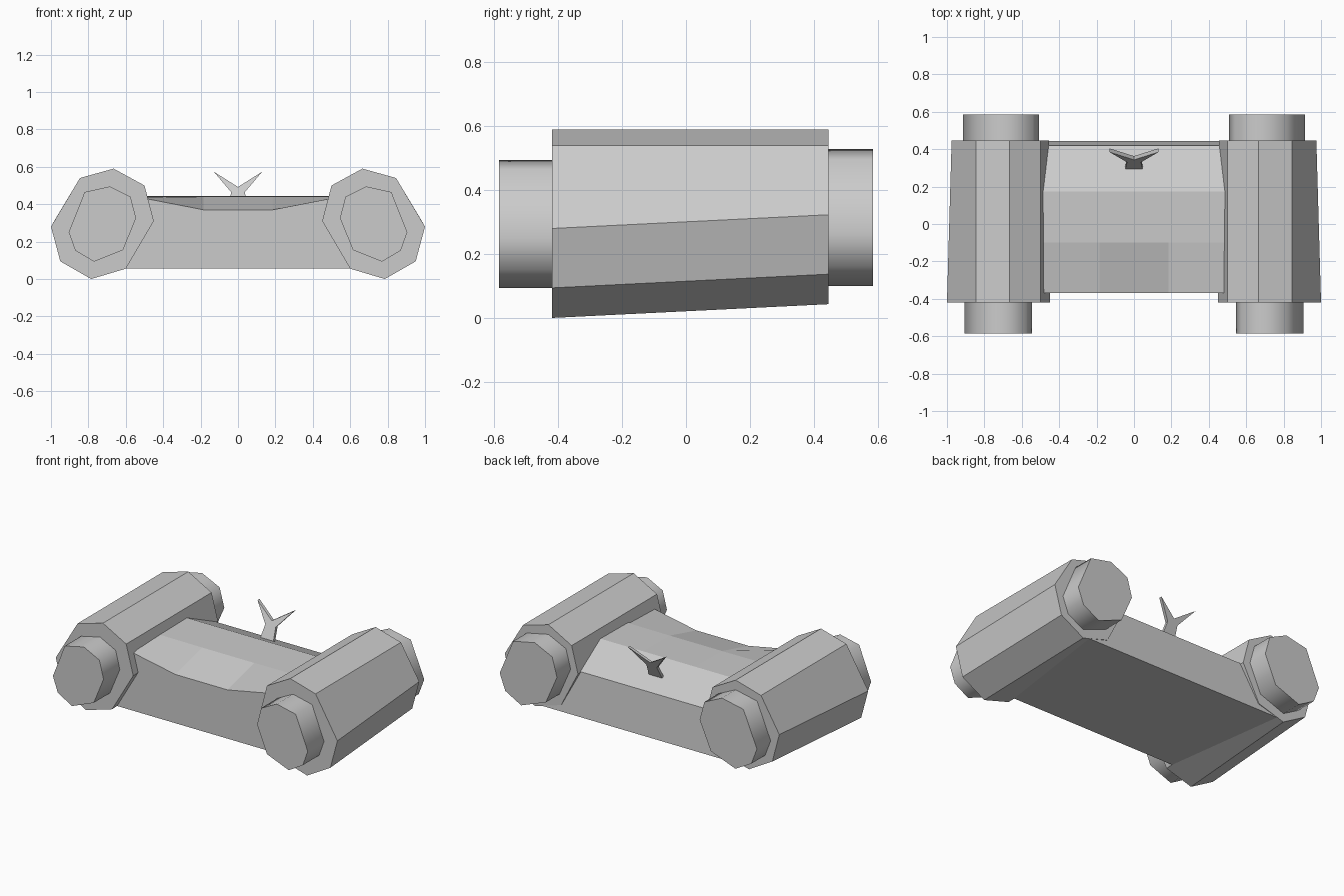
import bpy, bmesh

cube = bpy.data.objects.get("Cube")
if cube:
    bpy.data.objects.remove(cube, do_unlink=True)

grey = bpy.data.materials.new("plain_grey")
grey.use_nodes = True
colour = (0.6, 0.6, 0.6, 1)
grey.diffuse_color = colour
grey.node_tree.nodes["Principled BSDF"].inputs["Base Color"].default_value = colour


def finish(name, bm, smooth=False):
    bmesh.ops.recalc_face_normals(bm, faces=bm.faces[:])
    mesh = bpy.data.meshes.new(name)
    bm.to_mesh(mesh)
    bm.free()
    mesh.materials.append(grey)
    obj = bpy.data.objects.new(name, mesh)
    bpy.context.collection.objects.link(obj)
    if smooth:
        bpy.ops.object.select_all(action="DESELECT")
        obj.select_set(True)
        bpy.context.view_layer.objects.active = obj
        bpy.ops.object.shade_smooth_by_angle(angle=1.2)
    return obj


def loft(name, first, second, smooth=False):
    """Closed solid between two matching rings of points."""
    bm = bmesh.new()
    a = [bm.verts.new(p) for p in first]
    b = [bm.verts.new(p) for p in second]
    bm.faces.new(a)
    bm.faces.new(b[::-1])
    for i in range(len(a)):
        j = (i + 1) % len(a)
        bm.faces.new((a[i], a[j], b[j], b[i]))
    return finish(name, bm, smooth)


# Side pods: the lower corners slide up and inward toward the back
pod = [(0.5, 0.5), (0.665, 0.59), (0.845, 0.54), (1.0, 0.28),
       (0.95, 0.094), (0.785, 0.0), (0.6, 0.055), (0.45, 0.31)]
pod_back = pod[:3] + [(x - 0.025, z + 0.043) for x, z in pod[3:7]] + [(0.455, 0.33)]

# Stubby end caps protruding from each pod
cap = [(0.575, 0.44), (0.685, 0.495), (0.82, 0.465), (0.905, 0.25),
       (0.87, 0.152), (0.77, 0.093), (0.615, 0.155), (0.545, 0.325)]
cap_back = [(0.71 + (x - 0.725) * 1.13, 0.314 + (z - 0.294) * 1.065) for x, z in cap]


def ring(profile, side, y):
    return [(side * x, y, z) for x, z in profile]


for side, label in ((1, "left"), (-1, "right")):
    loft(label + "_pod", ring(pod, side, -0.42), ring(pod_back, side, 0.446))
    loft(label + "_front_cap", ring(cap, side, -0.585), ring(cap, side, -0.4), True)
    loft(label + "_rear_cap", ring(cap_back, side, 0.42), ring(cap_back, side, 0.585), True)

# Central body: flat deck and belly, dipped front lip and sloping rear panel
bm = bmesh.new()
rows = []
for y, z_mid, z_edge in ((-0.37, 0.37, 0.435), (-0.1, 0.44, 0.442),
                         (0.175, 0.445, 0.445), (0.42, 0.335, 0.335)):
    rows.append([bm.verts.new(p) for p in ((-0.52, y, z_edge), (-0.185, y, z_mid),
                                           (0.185, y, z_mid), (0.52, y, z_edge))])
for near, far in zip(rows, rows[1:]):
    for i in range(3):
        bm.faces.new((near[i], near[i + 1], far[i + 1], far[i]))
front_low = [bm.verts.new((x, -0.37, 0.057)) for x in (-0.72, 0.72)]
back_low = [bm.verts.new((x, 0.445, 0.057)) for x in (-0.72, 0.72)]
bm.faces.new(rows[0] + front_low[::-1])
bm.faces.new(rows[-1] + back_low[::-1])
bm.faces.new(front_low + back_low[::-1])
for i, edge in ((0, 0), (1, 3)):
    bm.faces.new([row[edge] for row in rows] + [back_low[i], front_low[i]])
finish("central_body", bm)

# Forked fin leaning back on the rear panel
half = [(0.05, 0.36), (0.037, 0.465), (0.13, 0.574), (0.0, 0.492)]
outline = half + [(-x, z) for x, z in half[2::-1]]


def lean(z):
    return 0.277 + 0.5 * (z - 0.36)


loft("forked_fin", [(x, lean(z), z) for x, z in outline],
     [(x, lean(z) + 0.02, z) for x, z in outline])
